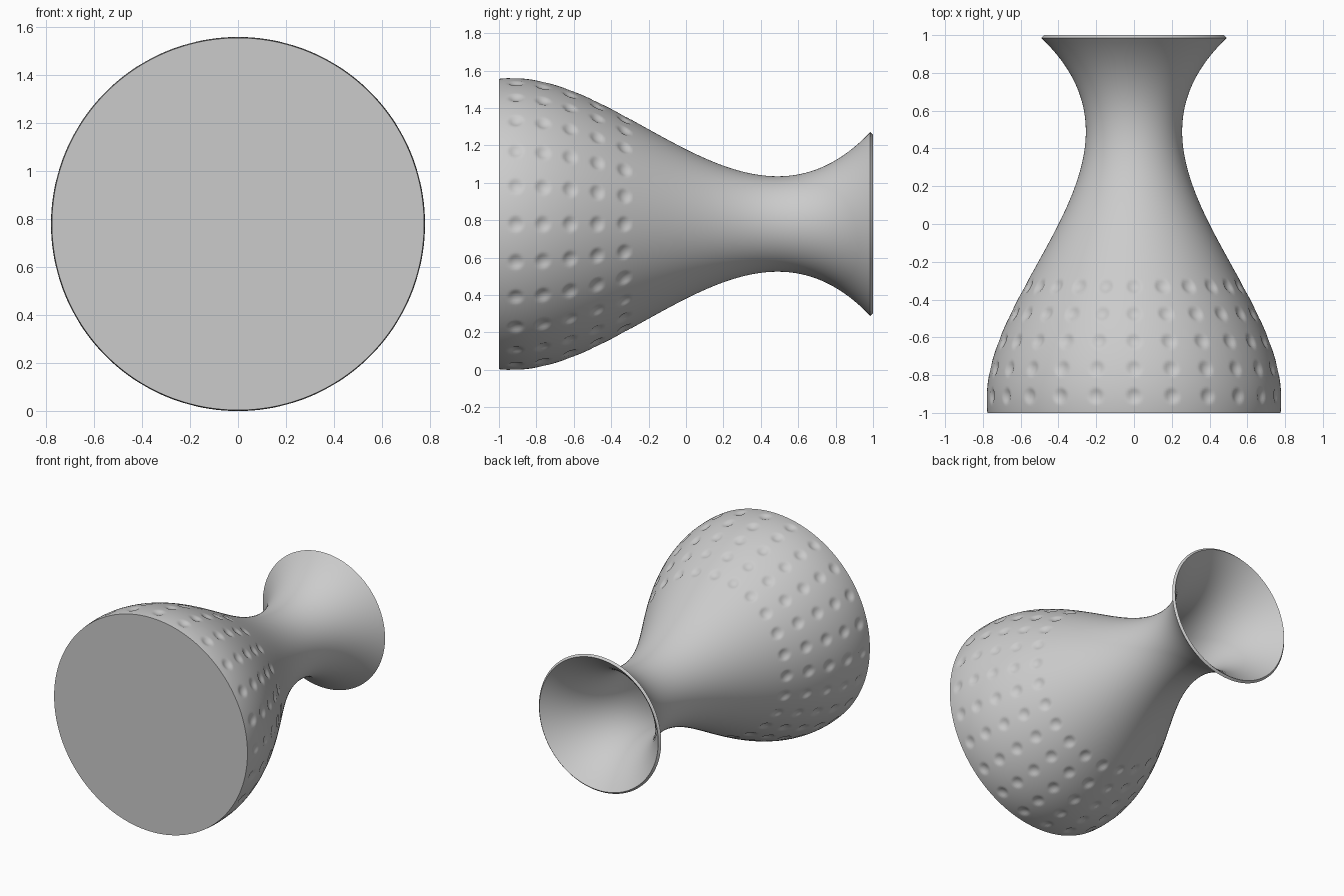
import bpy
import bmesh
from math import sin, cos, pi, hypot

cube = bpy.data.objects.get("Cube")
if cube:
    bpy.data.objects.remove(cube, do_unlink=True)

AXIS_Z = 0.78          # height of the lying vase's axis
WALL = 0.02
SIDES = 384
DENTS_AROUND = 24
DENT_RADIUS, DENT_DEPTH = 0.041, 0.013
DENT_ROWS = [-0.91 + 0.145 * i for i in range(5)]
RIM_Y = 0.985

grey = bpy.data.materials.new("grey ceramic")
grey.use_nodes = True
colour = (0.6, 0.6, 0.6, 1)
grey.diffuse_color = colour
grey.node_tree.nodes["Principled BSDF"].inputs["Base Color"].default_value = colour


def radius(y):
    """Cubic body curve: full belly, narrow waist, flared mouth."""
    u = (y + 0.22) / 0.71
    return 0.5175 + 0.2625 * (u ** 3 - 3 * u) / 2


def slope(y):
    u = (y + 0.22) / 0.71
    return 0.2625 * 1.5 * (u * u - 1) / 0.71


def offset(y, depth):
    """Point on the curve pushed inward along its normal."""
    m = slope(y)
    n = hypot(1, m)
    return y + depth * m / n, radius(y) - depth / n


def dent(y, angle):
    """Depth of the round dimple at this place on the belly."""
    step = 2 * pi / DENTS_AROUND
    across = (angle - step * round(angle / step)) * radius(y)
    along = min(abs(y - row) for row in DENT_ROWS) * hypot(1, slope(y))
    q = hypot(across, along) / DENT_RADIUS
    return DENT_DEPTH * max(0, 1 - q * q)


def spread(a, b, n):
    return [a + (b - a) * i / n for i in range(n + 1)]


bm = bmesh.new()
angles = [2 * pi * i / SIDES for i in range(SIDES)]


def ring(place):
    verts = []
    for a in angles:
        y, r = place(a)
        verts.append(bm.verts.new((r * cos(a), y, AXIS_Z + r * sin(a))))
    return verts


# Outer wall, dimpled on the belly, then the plain inner wall back down
rings = [ring(lambda a: (-1, radius(-1)))]
for y in spread(-0.99, -0.27, 64) + spread(-0.25, RIM_Y, 50):
    rings.append(ring(lambda a: offset(y, dent(y, a))))
for y in spread(RIM_Y, -0.97, 50):
    rings.append(ring(lambda a: offset(y, WALL)))

for low, high in zip(rings, rings[1:]):
    for i in range(SIDES):
        j = (i + 1) % SIDES
        bm.faces.new((low[i], low[j], high[j], high[i]))

# Flat base and inner floor
bm.faces.new(rings[0])
bm.faces.new(rings[-1])
bmesh.ops.recalc_face_normals(bm, faces=bm.faces)

mesh = bpy.data.meshes.new("dimpled_vase")
bm.to_mesh(mesh)
bm.free()
mesh.materials.append(grey)
vase = bpy.data.objects.new("dimpled_vase", mesh)
bpy.context.collection.objects.link(vase)

bpy.ops.object.select_all(action="DESELECT")
vase.select_set(True)
bpy.context.view_layer.objects.active = vase
bpy.ops.object.shade_smooth_by_angle(angle=pi / 5)
